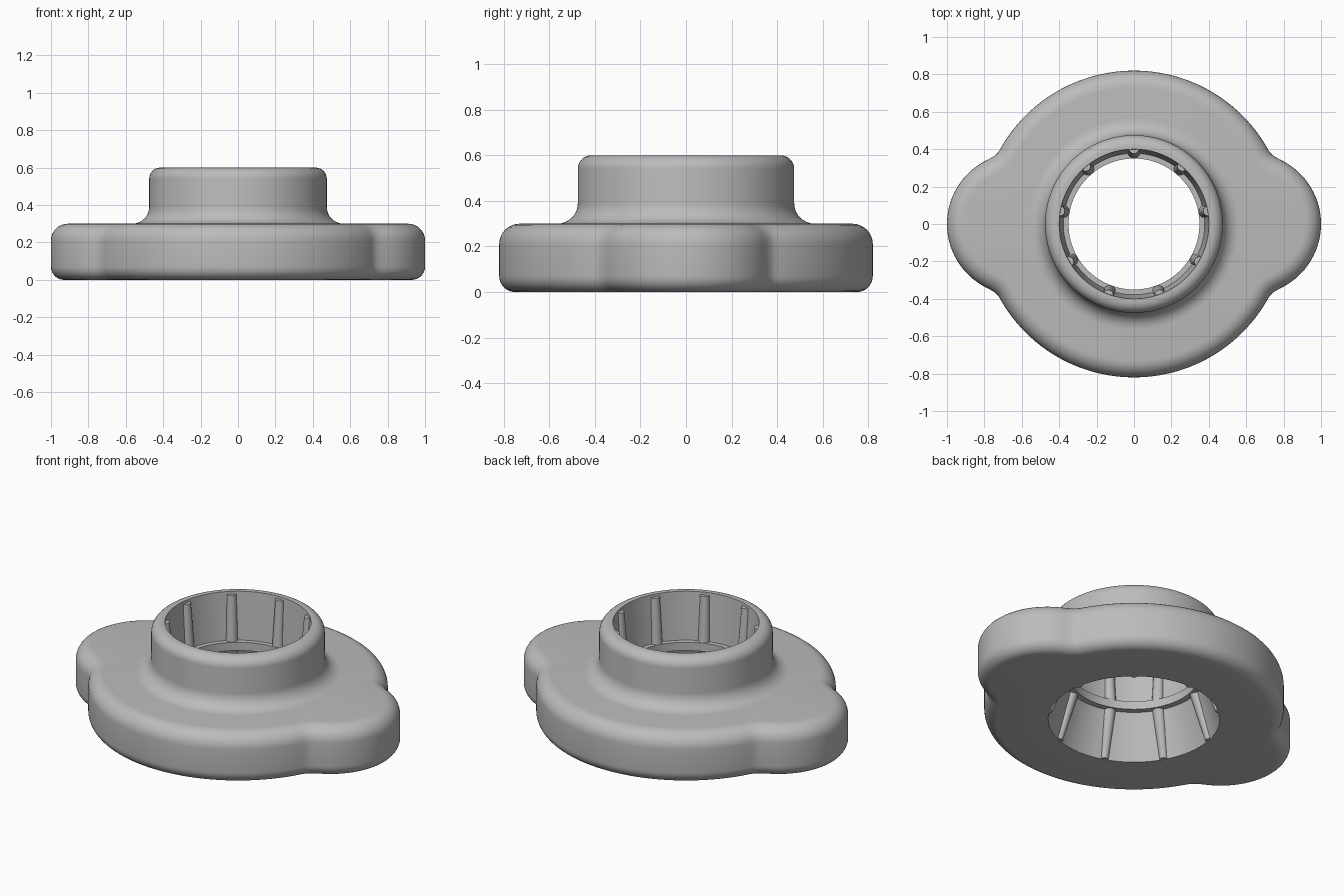
import bpy, bmesh
from math import sin, cos, pi, sqrt, hypot, radians
from mathutils import Vector, Matrix

cube = bpy.data.objects.get("Cube")
if cube:
    bpy.data.objects.remove(cube)

SEGMENTS = 288
DISC_R, EAR_R, EAR_X = 0.82, 0.38, 0.62

grey = bpy.data.materials.new("plain_grey")
grey.use_nodes = True
grey.diffuse_color = (0.5, 0.5, 0.5, 1)
grey.node_tree.nodes["Principled BSDF"].inputs["Base Color"].default_value = (0.5, 0.5, 0.5, 1)


def finish(name, bm):
    bmesh.ops.recalc_face_normals(bm, faces=bm.faces)
    mesh = bpy.data.meshes.new(name)
    bm.to_mesh(mesh)
    bm.free()
    mesh.materials.append(grey)
    obj = bpy.data.objects.new(name, mesh)
    bpy.context.collection.objects.link(obj)
    bpy.ops.object.select_all(action='DESELECT')
    obj.select_set(True)
    bpy.context.view_layer.objects.active = obj
    bpy.ops.object.shade_smooth_by_angle(angle=radians(30))
    return obj


def outline(a):
    """Disc blended into two round ears."""
    s, c = abs(sin(a)), abs(cos(a))
    r = DISC_R
    if s < EAR_R / EAR_X:
        ear = EAR_X * c + sqrt(EAR_R ** 2 - (EAR_X * s) ** 2)
        blend = max(0.04 - abs(ear - r), 0) / 0.04
        r = max(ear, r) + blend ** 2 * 0.01
    return Vector((r * cos(a), r * sin(a)))


def plate_ring(inset, z):
    pts = []
    for i in range(SEGMENTS):
        a = 2 * pi * i / SEGMENTS
        t = outline(a + 0.01) - outline(a - 0.01)
        p = outline(a) - Vector((t.y, -t.x)).normalized() * inset
        pts.append((p.x, p.y, z))
    return pts


def round_ring(r, z):
    return [(r * cos(2 * pi * i / SEGMENTS), r * sin(2 * pi * i / SEGMENTS), z)
            for i in range(SEGMENTS)]


def arc(cx, cz, r, start, end, steps=8):
    for i in range(steps + 1):
        a = radians(start + (end - start) * i / steps)
        yield cx + r * cos(a), cz + r * sin(a)


# Flanged body: rings run from the bottom edge outwards, over the hub and down the bore
rings = [round_ring(0.47, 0)]
rings += [plate_ring(-x, z) for x, z in arc(-0.07, 0.07, 0.07, -90, 0)]
rings += [plate_ring(-x, z) for x, z in arc(-0.09, 0.21, 0.09, 0, 90)]
rings += [round_ring(r, z) for r, z in arc(0.565, 0.39, 0.09, 270, 180)]
rings += [round_ring(r, z) for r, z in arc(0.415, 0.54, 0.06, 0, 90)]
bore = [(0.4, 0.6), (0.378, 0.315), (0.35, 0.315), (0.35, 0.265), (0.385, 0.265)]
rings += [round_ring(r, z) for r, z in bore]

bm = bmesh.new()
loops = [[bm.verts.new(p) for p in ring] for ring in rings]
for a, b in zip(loops, loops[1:] + loops[:1]):
    for i in range(SEGMENTS):
        j = (i + 1) % SEGMENTS
        bm.faces.new((a[i], a[j], b[j], b[i]))
finish("flanged_body", bm)


def ribs(name, low, high):
    """Nine tapered round ribs; each end is (axis radius, height, rib radius)."""
    bm = bmesh.new()
    for k in range(9):
        spin = Matrix.Rotation(radians(90 + 40 * k), 4, 'Z')
        ends = [[bm.verts.new(spin @ Vector((d + r * cos(pi * i / 8), r * sin(pi * i / 8), z)))
                 for i in range(16)] for d, z, r in (low, high)]
        for i in range(16):
            j = (i + 1) % 16
            bm.faces.new((ends[0][i], ends[0][j], ends[1][j], ends[1][i]))
        for end in ends:
            bm.faces.new(end)
    finish(name, bm)


# Grip ribs above and below the inner shoulder
ribs("upper_ribs", (0.385, 0.31, 0.034), (0.403, 0.585, 0.027))
ribs("lower_ribs", (0.475, 0.002, 0.022), (0.392, 0.27, 0.034))
